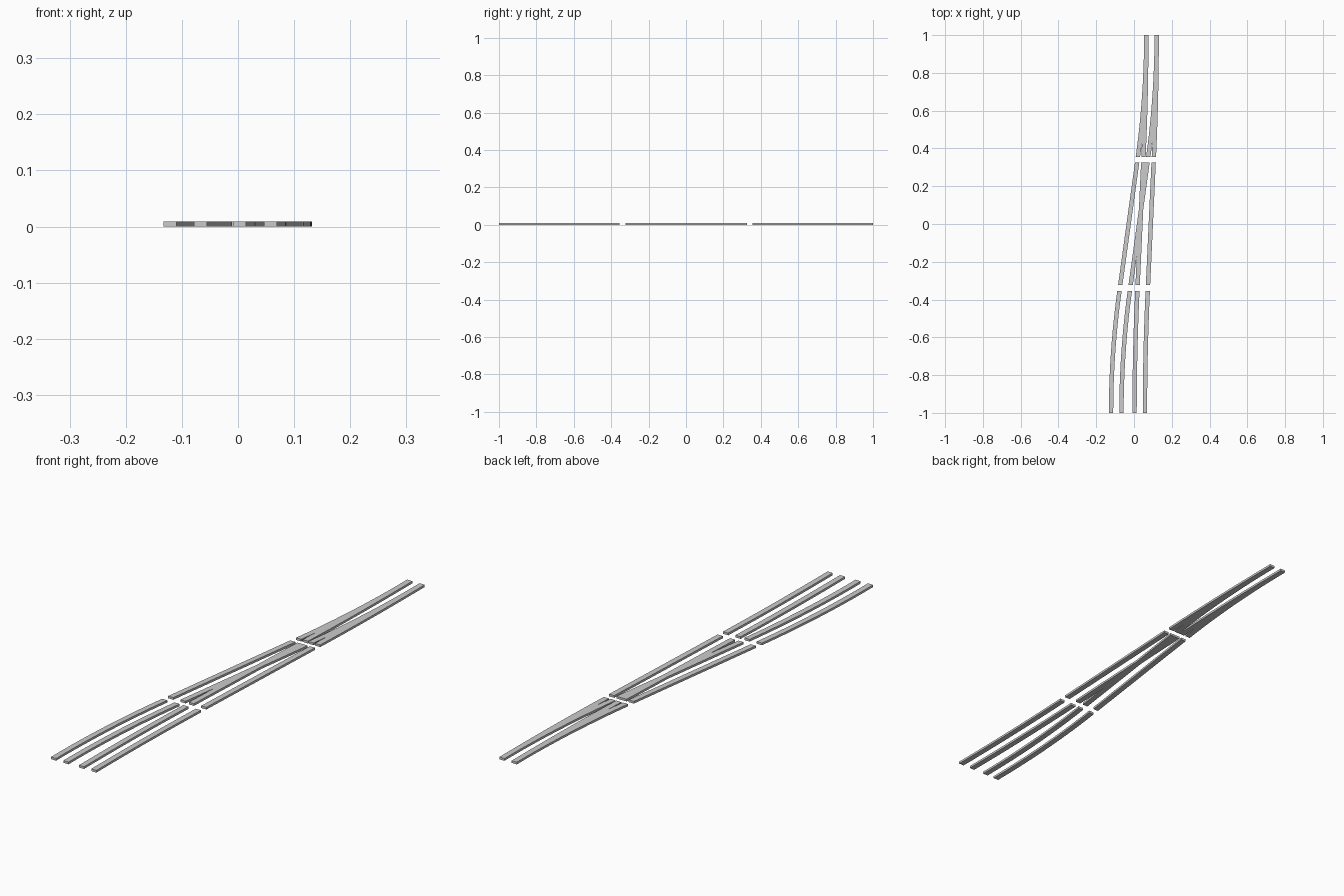
import bpy, bmesh

if "Cube" in bpy.data.objects:
    bpy.data.objects.remove(bpy.data.objects["Cube"])

WIDTH, HEIGHT = 0.023, 0.009
BEND = 0.645            # length of each curved end
STRAIGHT = 2 - 2 * BEND


def track_x(y, x0, x1):
    """S-shaped path: parallel ends, eased bends, straight diagonal middle."""
    slope = (x1 - x0) / (BEND + STRAIGHT)
    t = y + 1
    if t < BEND:
        return x0 + slope * t * t / (2 * BEND)
    if t > 2 - BEND:
        return x1 - slope * (2 - t) ** 2 / (2 * BEND)
    return x0 + slope * (t - BEND / 2)


def rail(name, x0, x1, y0, y1, steps):
    """Solid flat bar swept along the path."""
    bm = bmesh.new()
    rings = []
    for i in range(steps + 1):
        y = y0 + (y1 - y0) * i / steps
        x = track_x(y, x0, x1)
        rings.append([bm.verts.new((x + sx * WIDTH / 2, y, z))
                      for sx, z in ((-1, 0), (1, 0), (1, HEIGHT), (-1, HEIGHT))])
    for a, b in zip(rings, rings[1:]):
        for k in range(4):
            n = (k + 1) % 4
            bm.faces.new((a[k], a[n], b[n], b[k]))
    bm.faces.new(rings[0])
    bm.faces.new(rings[-1][::-1])
    bmesh.ops.recalc_face_normals(bm, faces=bm.faces)
    mesh = bpy.data.meshes.new(name)
    bm.to_mesh(mesh)
    bm.free()
    bpy.context.collection.objects.link(bpy.data.objects.new(name, mesh))


# Front, middle and back sections, separated by narrow gaps
sections = (("front", -1, -0.356, 12), ("middle", -0.324, 0.325, 1), ("back", 0.356, 1, 12))

# Two rails of the diverging track and two of the main track
rails = (("diverging_left_rail", -0.1215, 0.065), ("diverging_right_rail", -0.0665, 0.120),
         ("main_left_rail", 0.003, 0.065), ("main_right_rail", 0.058, 0.120))

for section, y0, y1, steps in sections:
    for name, x0, x1 in rails:
        rail(f"{section}_{name}", x0, x1, y0, y1, steps)
